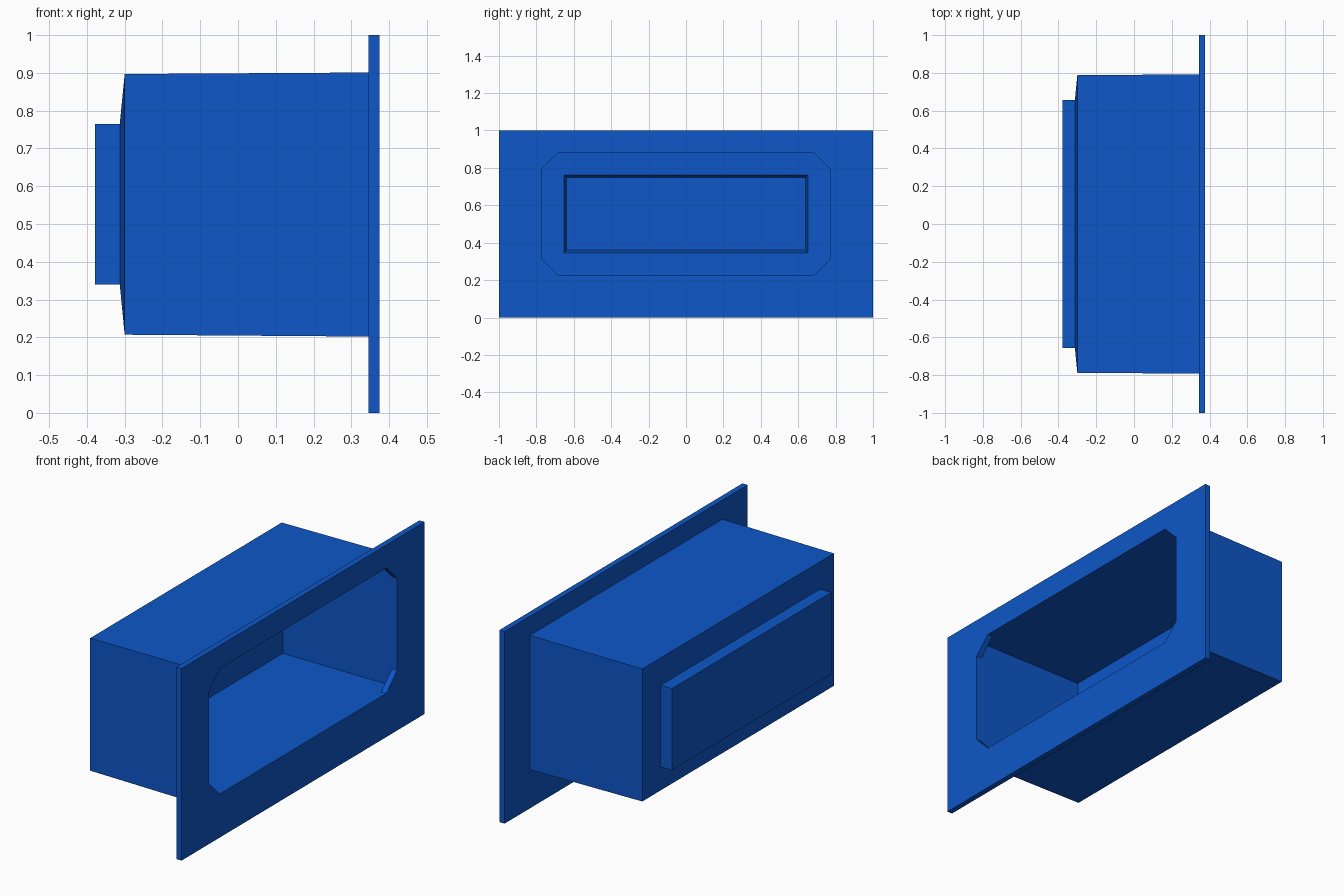
import bpy, bmesh

if "Cube" in bpy.data.objects:
    bpy.data.objects.remove(bpy.data.objects["Cube"])

# Wall-recess box: one closed shell lofted through rings along x.
# Each ring: x, half width (y), bottom z, top z, corner chamfer
RINGS = [
    # outside, from the niche end forward
    (-0.378, 0.656, 0.340, 0.765, 0),
    (-0.313, 0.656, 0.340, 0.765, 0),
    (-0.300, 0.788, 0.207, 0.897, 0),
    (0.345, 0.792, 0.202, 0.901, 0),
    # wall flange
    (0.345, 1.0, 0.0, 1.0, 0),
    (0.375, 1.0, 0.0, 1.0, 0),
    # chamfered opening
    (0.375, 0.773, 0.227, 0.880, 0.087),
    (0.345, 0.773, 0.227, 0.880, 0.087),
    # inside, back to the niche end
    (0.345, 0.775, 0.225, 0.882, 0),
    (-0.282, 0.772, 0.227, 0.880, 0),
    (-0.284, 0.651, 0.346, 0.761, 0),
    (-0.360, 0.638, 0.361, 0.748, 0),
]


def ring(bm, x, w, z0, z1, c):
    """Rectangle with cut corners; zero chamfer gives doubled corners merged later."""
    pts = [(-w + c, z0), (w - c, z0), (w, z0 + c), (w, z1 - c),
           (w - c, z1), (-w + c, z1), (-w, z1 - c), (-w, z0 + c)]
    return [bm.verts.new((x, y, z)) for y, z in pts]


bm = bmesh.new()
loops = [ring(bm, *r) for r in RINGS]
for a, b in zip(loops, loops[1:]):
    for i in range(8):
        j = (i + 1) % 8
        bm.faces.new((a[i], a[j], b[j], b[i]))
# niche end, outer and inner skins
bm.faces.new(loops[0])
bm.faces.new(loops[-1])
bmesh.ops.remove_doubles(bm, verts=bm.verts, dist=1e-5)
bmesh.ops.recalc_face_normals(bm, faces=bm.faces)

mesh = bpy.data.meshes.new("recessed_box")
bm.to_mesh(mesh)
bm.free()
box = bpy.data.objects.new("recessed_box", mesh)
bpy.context.collection.objects.link(box)

# Blue paint
blue = bpy.data.materials.new("blue_paint")
blue.diffuse_color = (0.004, 0.095, 0.58, 1)
blue.use_nodes = True
blue.node_tree.nodes["Principled BSDF"].inputs["Base Color"].default_value = blue.diffuse_color
mesh.materials.append(blue)
